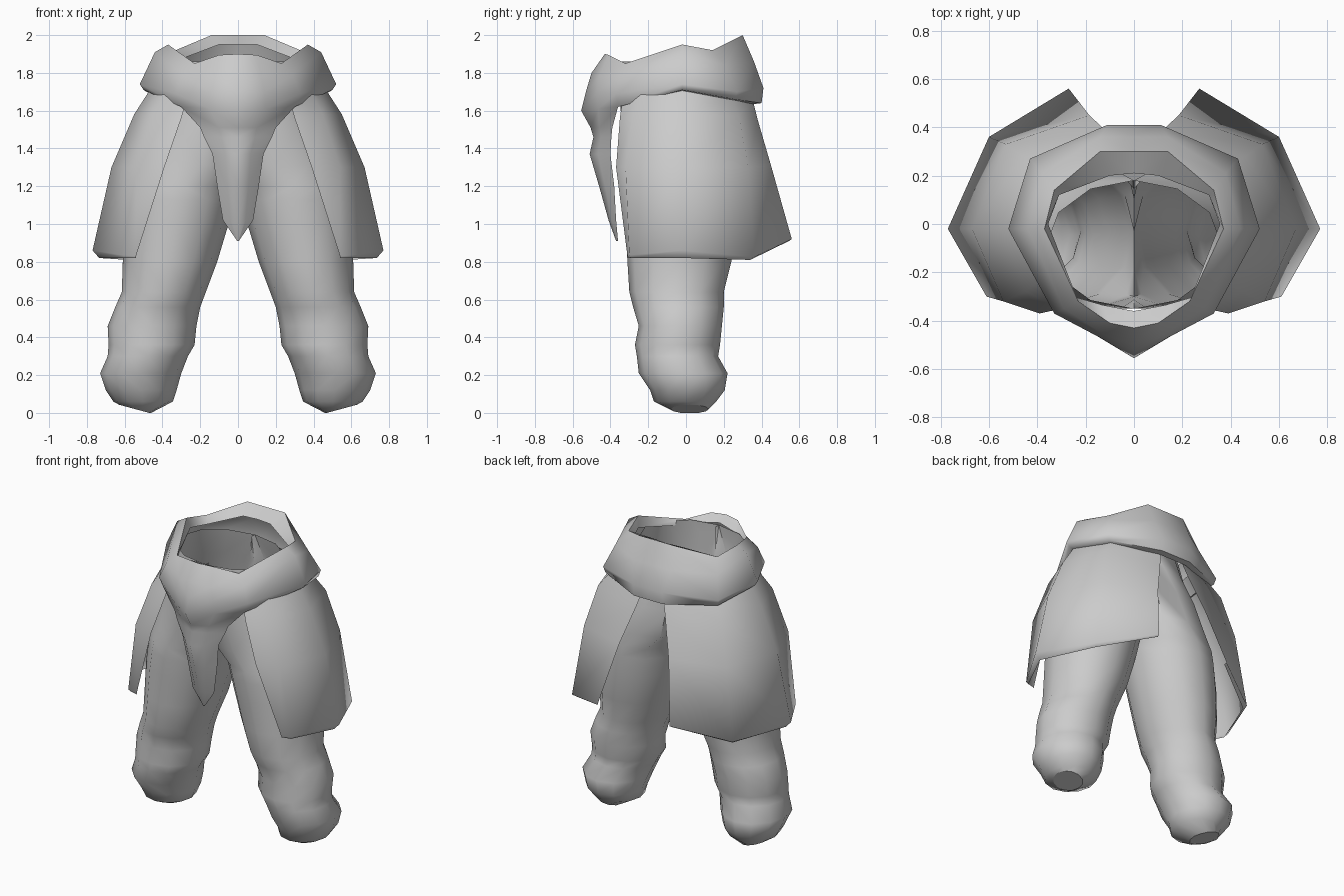
import bpy, bmesh, math

grey = bpy.data.materials.new("cloth grey")
grey.diffuse_color = (0.6, 0.6, 0.6, 1)


def finish(name, bm, angle=40):
    """Mirror across x = 0, weld, and smooth shade."""
    bmesh.ops.remove_doubles(bm, verts=bm.verts[:], dist=0.0005)
    geo = bmesh.ops.duplicate(bm, geom=bm.verts[:] + bm.edges[:] + bm.faces[:])["geom"]
    for v in [g for g in geo if isinstance(g, bmesh.types.BMVert)]:
        v.co.x = -v.co.x
    bmesh.ops.reverse_faces(bm, faces=[g for g in geo if isinstance(g, bmesh.types.BMFace)])
    bmesh.ops.remove_doubles(bm, verts=bm.verts[:], dist=0.0005)
    me = bpy.data.meshes.new(name)
    bm.to_mesh(me)
    bm.free()
    me.materials.append(grey)
    ob = bpy.data.objects.new(name, me)
    bpy.context.collection.objects.link(ob)
    bpy.ops.object.select_all(action='DESELECT')
    ob.select_set(True)
    bpy.context.view_layer.objects.active = ob
    bpy.ops.object.shade_smooth_by_angle(angle=math.radians(angle))
    for p in me.polygons:  # soles stay flat
        if len(p.vertices) > 4:
            p.use_smooth = False
    return ob


def grid(bm, rows, closed=False):
    """Skin neighbouring rows of points with quads."""
    vs = [[bm.verts.new(p) for p in r] for r in rows]
    n = len(rows[0])
    for a, b in zip(vs, vs[1:]):
        for i in range(n if closed else n - 1):
            j = (i + 1) % n
            bm.faces.new((a[i], a[j], b[j], b[i]))
    return vs


# trousers: stacked oval rings per leg, cut at the centre plane above the crotch
# (z, x min, x max, y min, y max)
LEG = [(0.0, .46, .63, -.08, .12), (.06, .345, .66, -.17, .16), (.12, .325, .70, -.19, .205),
       (.21, .30, .73, -.25, .22), (.30, .265, .69, -.26, .17), (.36, .23, .685, -.27, .18),
       (.46, .22, .69, -.25, .19), (.56, .20, .65, -.28, .20), (.64, .17, .615, -.30, .20),
       (.80, .11, .61, -.31, .24), (1.0, .05, .60, -.32, .26), (1.13, .02, .58, -.33, .27),
       (1.2, 0, .57, -.33, .27), (1.31, -.14, .54, -.33, .27), (1.5, -.2, .47, -.34, .25),
       (1.68, -.29, .40, -.35, .21), (1.86, -.36, .36, -.35, .18)]
bm = bmesh.new()
rings = []
for z, x0, x1, y0, y1 in LEG:
    ring = []
    for i in range(12):
        a = i * math.pi / 6
        x = (x0 + x1) / 2 + (x1 - x0) / 2 * math.cos(a)
        tilt = max(0, x - .47) * .27 if z == 0 else 0  # sole tips outwards
        ring.append((x if x > 0.01 else 0, (y0 + y1) / 2 + (y1 - y0) / 2 * math.sin(a), z + tilt))
    rings.append(ring)
vs = grid(bm, rings, closed=True)
bm.faces.new(vs[0][::-1])
inner = [f for f in bm.faces if all(abs(v.co.x) < 1e-5 for v in f.verts)]
bmesh.ops.delete(bm, geom=inner, context='FACES')
finish("trousers", bm, 55)

# belt: rows run lip, top, shoulder, widest, lower edge; columns run front to back
BELT = [
    [(0, -.36, 1.87), (.13, -.335, 1.85), (.25, -.30, 1.81), (.355, 0, 1.88), (.31, .12, 1.87), (.10, .20, 1.95), (0, .21, 1.95)],
    [(0, -.43, 1.90), (.10, -.41, 1.895), (.23, -.32, 1.85), (.37, -.02, 1.95), (.33, .14, 1.92), (.14, .30, 2.0), (0, .30, 2.0)],
    [(0, -.50, 1.80), (.12, -.46, 1.78), (.29, -.35, 1.79), (.44, -.02, 1.91), (.38, .21, 1.84), (.14, .36, 1.86), (0, .36, 1.86)],
    [(0, -.53, 1.70), (.14, -.47, 1.70), (.33, -.37, 1.69), (.52, -.02, 1.74), (.43, .27, 1.70), (.11, .41, 1.72), (0, .41, 1.72)],
    [(0, -.555, 1.60), (.15, -.465, 1.61), (.30, -.36, 1.62), (.50, -.02, 1.71), (.42, .26, 1.66), (.11, .40, 1.64), (0, .40, 1.64)],
]
# underside of the belt, from the flap corner round to the back
HEM = [(.29, -.34, 1.625), (.46, -.02, 1.705), (.38, .24, 1.655), (.11, .36, 1.635), (0, .36, 1.635)]
# front flap: tapering ridged sheet (z, half width, y of ridge, y of edge)
FLAP = [(1.51, .20, -.505, -.39), (1.46, .18, -.49, -.395), (1.37, .135, -.51, -.40),
        (1.20, .11, -.46, -.38), (1.02, .08, -.41, -.37), (.91, .004, -.37, -.36)]
bm = bmesh.new()
grid(bm, BELT[::-1])
grid(bm, [HEM, BELT[-1][2:]])
flap = [[(0, yc, z), (w * .5, yc * .6 + ye * .4, z), (w, ye, z)] for z, w, yc, ye in FLAP]
grid(bm, ([BELT[-1][:3]] + flap)[::-1])
finish("belt_with_front_flap", bm, 70)

# side skirts: open plates wrapping each hip, tucked under the belt, hem folded in
SKIRT = [
    [(.25, -.32, 1.74), (.35, -.22, 1.77), (.40, -.02, 1.80), (.33, .21, 1.77), (.05, .33, 1.74)],
    [(.28, -.34, 1.63), (.40, -.24, 1.67), (.46, -.02, 1.72), (.38, .24, 1.68), (.08, .355, 1.65)],
    [(.30, -.35, 1.56), (.45, -.28, 1.58), (.55, -.02, 1.58), (.46, .28, 1.57), (.11, .38, 1.55)],
    [(.39, -.37, 1.30), (.54, -.32, 1.30), (.67, -.02, 1.30), (.53, .33, 1.30), (.185, .45, 1.31)],
    [(.54, -.31, .83), (.61, -.30, .835), (.77, -.02, .86), (.60, .36, .825), (.27, .56, .92)],
    [(.54, -.305, .82), (.60, -.29, .82), (.735, -.02, .82), (.585, .34, .81), (.265, .545, .91)],
]
bm = bmesh.new()
grid(bm, SKIRT[::-1])
finish("side_skirts", bm, 75)
